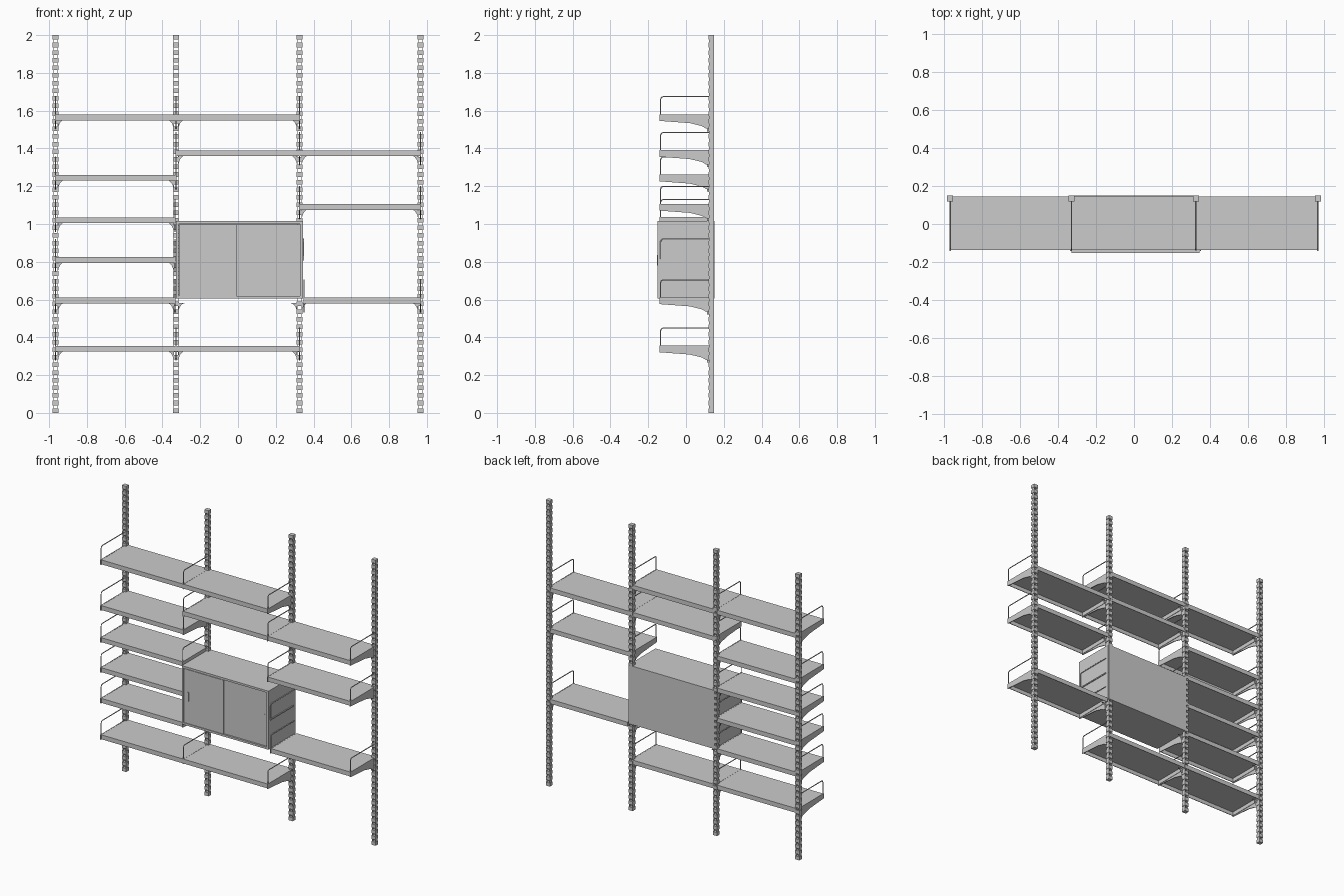
import bpy, bmesh, math

if "Cube" in bpy.data.objects:
    bpy.data.objects.remove(bpy.data.objects["Cube"])

POSTS = [-0.966, -0.328, 0.325, 0.966]
BAYS = [[1.58, 1.26, 1.035, 0.825, 0.61, 0.355],
        [1.58, 1.39, 0.355],
        [1.39, 1.105, 0.61]]
CAB_X0, CAB_X1, CAB_Z0, CAB_Z1 = -0.328, 0.343, 0.605, 1.015


def finish(name, bm):
    bmesh.ops.recalc_face_normals(bm, faces=bm.faces)
    me = bpy.data.meshes.new(name)
    bm.to_mesh(me)
    bm.free()
    ob = bpy.data.objects.new(name, me)
    bpy.context.collection.objects.link(ob)
    return ob


def boxes(name, specs):
    """One object from boxes given as x0, x1, y0, y1, z0, z1."""
    bm = bmesh.new()
    for x0, x1, y0, y1, z0, z1 in specs:
        vs = bmesh.ops.create_cube(bm, size=1)["verts"]
        for v in vs:
            v.co = ((x0 + x1) / 2 + v.co.x * (x1 - x0),
                    (y0 + y1) / 2 + v.co.y * (y1 - y0),
                    (z0 + z1) / 2 + v.co.z * (z1 - z0))
    return finish(name, bm)


def extrude(name, pts, vec):
    """Solid from a planar outline pushed along vec."""
    bm = bmesh.new()
    f = bm.faces.new([bm.verts.new(p) for p in pts])
    r = bmesh.ops.extrude_face_region(bm, geom=[f])
    vs = [g for g in r["geom"] if isinstance(g, bmesh.types.BMVert)]
    bmesh.ops.translate(bm, verts=vs, vec=vec)
    return finish(name, bm)


# wall posts: two side strips with a ladder of punched rungs
def post(x):
    boxes("post_strips", [(x - 0.013, x - 0.010, 0.121, 0.147, 0, 2),
                          (x + 0.010, x + 0.013, 0.121, 0.147, 0, 2)])
    rung = boxes("post_rungs", [(x - 0.016, x + 0.016, 0.119, 0.149, 0.0, 0.024)])
    m = rung.modifiers.new("ladder", "ARRAY")
    m.count = 50
    m.use_relative_offset = False
    m.use_constant_offset = True
    m.constant_offset_displace = (0, 0, 1.976 / 49)


# folded sheet shelf with front, back and end lips
def shelf(x0, x1, z):
    y0, y1, t, d = -0.137, 0.145, 0.004, 0.031
    boxes("shelf", [(x0, x1, y0, y1, z - t, z),
                    (x0, x1, y0, y0 + t, z - d, z - t),
                    (x0, x1, y1 - t, y1, z - d, z - t),
                    (x0, x0 + t, y0 + t, y1 - t, z - d, z - t),
                    (x1 - t, x1, y0 + t, y1 - t, z - d, z - t)])


# tapered side bracket
def bracket(x, z):
    prof = [(-0.141, 0.001), (-0.141, -0.034), (0.02, -0.046), (0.085, -0.062),
            (0.105, -0.074), (0.122, -0.078), (0.122, 0.001)]
    extrude("bracket", [(x - 0.003, y, z + h) for y, h in prof], (0.006, 0, 0))


# bent wire book stop
def rail(x, z):
    y0, y1, top, r = -0.134, 0.125, z + 0.094, 0.014
    pts = [(y0, z - 0.01)]
    for i in range(6):
        a = math.pi - i * math.pi / 10
        pts.append((y0 + r + r * math.cos(a), top - r + r * math.sin(a)))
    pts.append((y1, top))
    cu = bpy.data.curves.new("wire_rail", "CURVE")
    cu.dimensions = "3D"
    cu.bevel_depth = 0.0032
    cu.bevel_resolution = 1
    cu.use_fill_caps = True
    sp = cu.splines.new("POLY")
    sp.points.add(len(pts) - 1)
    for p, (y, h) in zip(sp.points, pts):
        p.co = (x, y, h, 1)
    bpy.context.collection.objects.link(bpy.data.objects.new("wire_rail", cu))


# concave corner gusset between post and shelf underside
def gusset(x, side, z):
    w, h, zt = 0.035, 0.06, z - 0.029
    pts = [(x, 0.112, zt)]
    for i in range(7):
        a = i * math.pi / 12
        pts.append((x + side * w * (1 - math.sin(a)), 0.112, zt - h * (1 - math.cos(a))))
    extrude("corner_gusset", pts, (0, 0.01, 0))


for x in POSTS:
    post(x)

# shelves, with one shared bracket and wire rail per post and level
ends = set()
for i, levels in enumerate(BAYS):
    for z in levels:
        xa, xb = POSTS[i], POSTS[i + 1]
        beside = CAB_Z0 - 0.01 < z < 1.04
        if beside and i == 0:
            xb = CAB_X0 - 0.006
        if beside and i == 2:
            xa = CAB_X1 + 0.006
        shelf(xa + 0.002, xb - 0.002, z)
        ends |= {(xa, z), (xb, z)}
        gusset(POSTS[i] + 0.012, 1, z)
        gusset(POSTS[i + 1] - 0.012, -1, z)
for x, z in sorted(ends):
    bracket(x, z)
    rail(x, z)

# wire rail and bar on the right cabinet side
rail(CAB_X1 + 0.004, 0.826)
boxes("side_bar", [(CAB_X1, CAB_X1 + 0.006, -0.135, 0.12, 0.806, 0.814)])

# cabinet shell
t = 0.014
boxes("cabinet_shell", [
    (CAB_X0, CAB_X0 + t, -0.152, 0.145, CAB_Z0, CAB_Z1),
    (CAB_X1 - t, CAB_X1, -0.152, 0.145, CAB_Z0, CAB_Z1),
    (CAB_X0 + t, CAB_X1 - t, -0.152, 0.145, CAB_Z1 - t, CAB_Z1),
    (CAB_X0 + t, CAB_X1 - t, -0.152, 0.145, CAB_Z0, CAB_Z0 + t)])
boxes("cabinet_back", [(CAB_X0 + 0.003, CAB_X1 - 0.003, 0.145, 0.150, CAB_Z0, CAB_Z1)])

# overlapping sliding doors
zb, zt = CAB_Z0 + t + 0.001, CAB_Z1 - t - 0.004
boxes("left_door", [(CAB_X0 + t + 0.001, -0.008, -0.149, -0.142, zb, zt)])
boxes("right_door", [(-0.03, CAB_X1 - t - 0.001, -0.141, -0.134, zb, zt)])
for x, y in ((-0.285, -0.149), (0.300, -0.141)):
    boxes("door_pull", [(x - 0.008, x + 0.008, y - 0.002, y, 0.775, 0.84),
                        (x - 0.003, x + 0.003, y - 0.004, y - 0.002, 0.78, 0.835)])

# brackets carrying the cabinet
gusset(POSTS[1] + 0.012, 1, 0.61)
gusset(POSTS[2] - 0.012, -1, 0.61)
